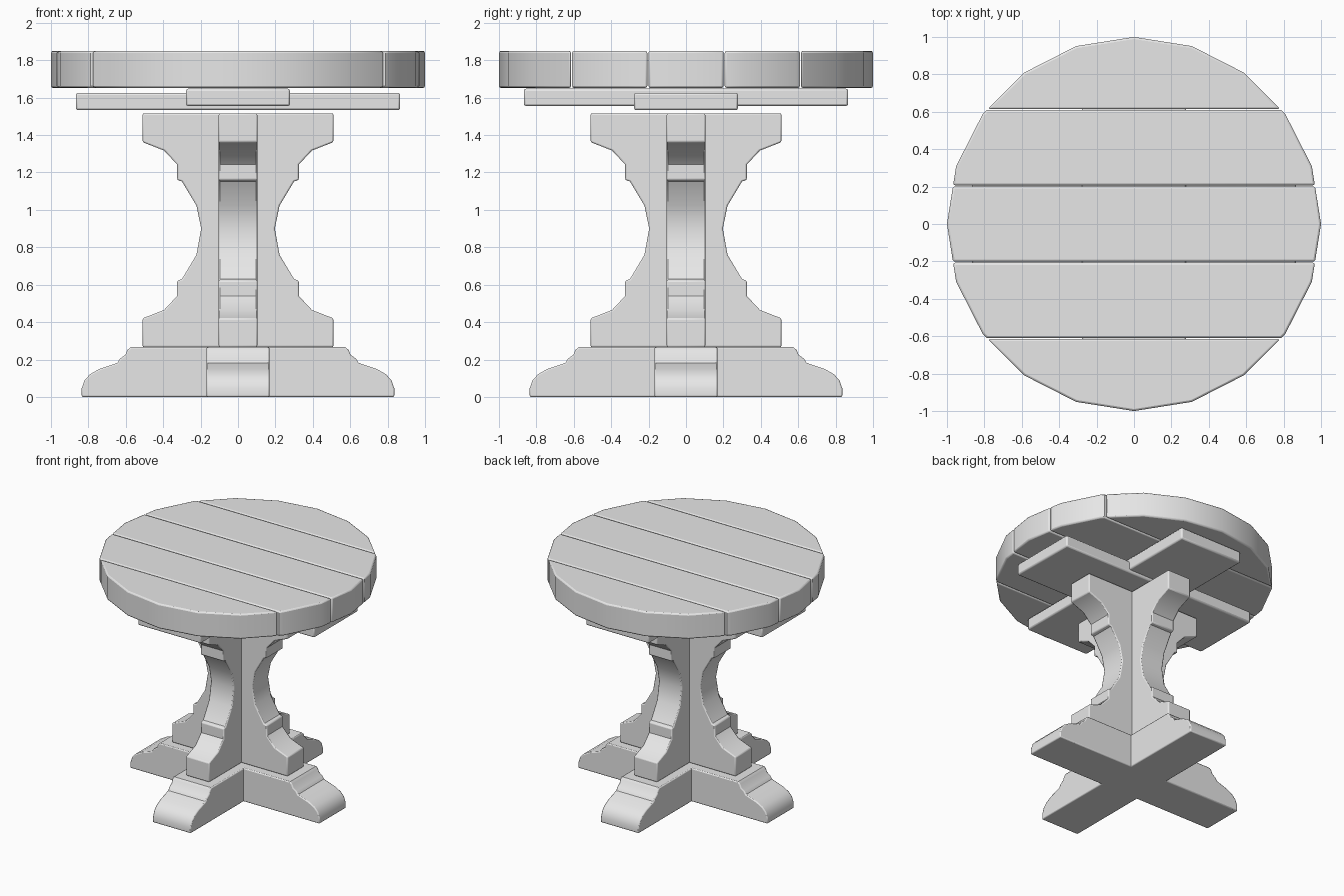
import bpy, bmesh
from math import pi, radians
from mathutils import Matrix, Vector

if "Cube" in bpy.data.objects:
    bpy.data.objects.remove(bpy.data.objects["Cube"], do_unlink=True)

GREY = (0.8, 0.8, 0.8, 1)
mat = bpy.data.materials.new("plain grey")
mat.diffuse_color = GREY
mat.use_nodes = True
mat.node_tree.nodes["Principled BSDF"].inputs["Base Color"].default_value = GREY


def finish(name, bm, bevel):
    """Turn a bmesh into an object with softened edges."""
    bmesh.ops.recalc_face_normals(bm, faces=bm.faces)
    mesh = bpy.data.meshes.new(name)
    bm.to_mesh(mesh)
    bm.free()
    mesh.materials.append(mat)
    obj = bpy.data.objects.new(name, mesh)
    bpy.context.collection.objects.link(obj)
    mod = obj.modifiers.new("soft edges", "BEVEL")
    mod.width = bevel
    mod.segments = 2
    mod.limit_method = "ANGLE"
    mod.angle_limit = radians(50)
    bpy.ops.object.select_all(action="DESELECT")
    obj.select_set(True)
    bpy.context.view_layer.objects.active = obj
    bpy.ops.object.shade_smooth_by_angle(angle=radians(35))
    return obj


def extrude(bm, vector):
    result = bmesh.ops.extrude_face_region(bm, geom=bm.faces[:])
    verts = [v for v in result["geom"] if isinstance(v, bmesh.types.BMVert)]
    bmesh.ops.translate(bm, verts=verts, vec=vector)


def slab(name, half_profile, half_thick, turn, bevel=0.008):
    """Upright slab, symmetric about z, from a (half width, z) profile."""
    outline = half_profile + [(-x, z) for x, z in reversed(half_profile)]
    bm = bmesh.new()
    bm.faces.new([bm.verts.new((x, -half_thick, z)) for x, z in outline])
    extrude(bm, Vector((0, 2 * half_thick, 0)))
    bmesh.ops.rotate(bm, verts=bm.verts, matrix=Matrix.Rotation(turn, 3, "Z"))
    return finish(name, bm, bevel)


# Round top, cut into five planks
cuts = [-1.1, -0.612, -0.204, 0.204, 0.612, 1.1]
gap = 0.003
for i, (low, high) in enumerate(zip(cuts, cuts[1:])):
    bm = bmesh.new()
    bmesh.ops.create_circle(bm, cap_ends=True, segments=20, radius=1)
    for y, side in ((low + gap, -1), (high - gap, 1)):
        bmesh.ops.bisect_plane(bm, geom=bm.verts[:] + bm.edges[:] + bm.faces[:],
                               plane_co=(0, y, 0), plane_no=(0, side, 0),
                               clear_outer=True)
    bmesh.ops.translate(bm, verts=bm.verts, vec=(0, 0, 1.652))
    extrude(bm, Vector((0, 0, 0.198)))
    finish(f"top_plank_{i + 1}", bm, 0.011)

# Crossed boards beneath the top
for name, turn, z in (("lower_cross_board", 0, 1.533), ("upper_cross_board", pi / 2, 1.555)):
    slab(name, [(0.867, z), (0.867, z + 0.093)], 0.278, turn, 0.012)

# Pedestal curve, mirrored about its waist
WAIST = 0.9
lower = [(0.51, 0.266), (0.51, 0.42), (0.395, 0.465), (0.325, 0.54),
         (0.325, 0.622), (0.3, 0.63), (0.222, 0.76)]
pedestal = lower + [(0.197, WAIST)] + [(x, 2 * WAIST - 0.018 - z) for x, z in reversed(lower)]

# Moulded foot beam
foot = [(0.836, 0), (0.836, 0.045), (0.82, 0.09), (0.79, 0.122), (0.74, 0.15),
        (0.645, 0.182), (0.63, 0.205), (0.602, 0.225), (0.592, 0.25), (0.575, 0.266)]

for side, turn in (("x", 0), ("y", pi / 2)):
    slab(f"pedestal_slab_{side}", pedestal, 0.103, turn)
    slab(f"foot_beam_{side}", foot, 0.168, turn)
